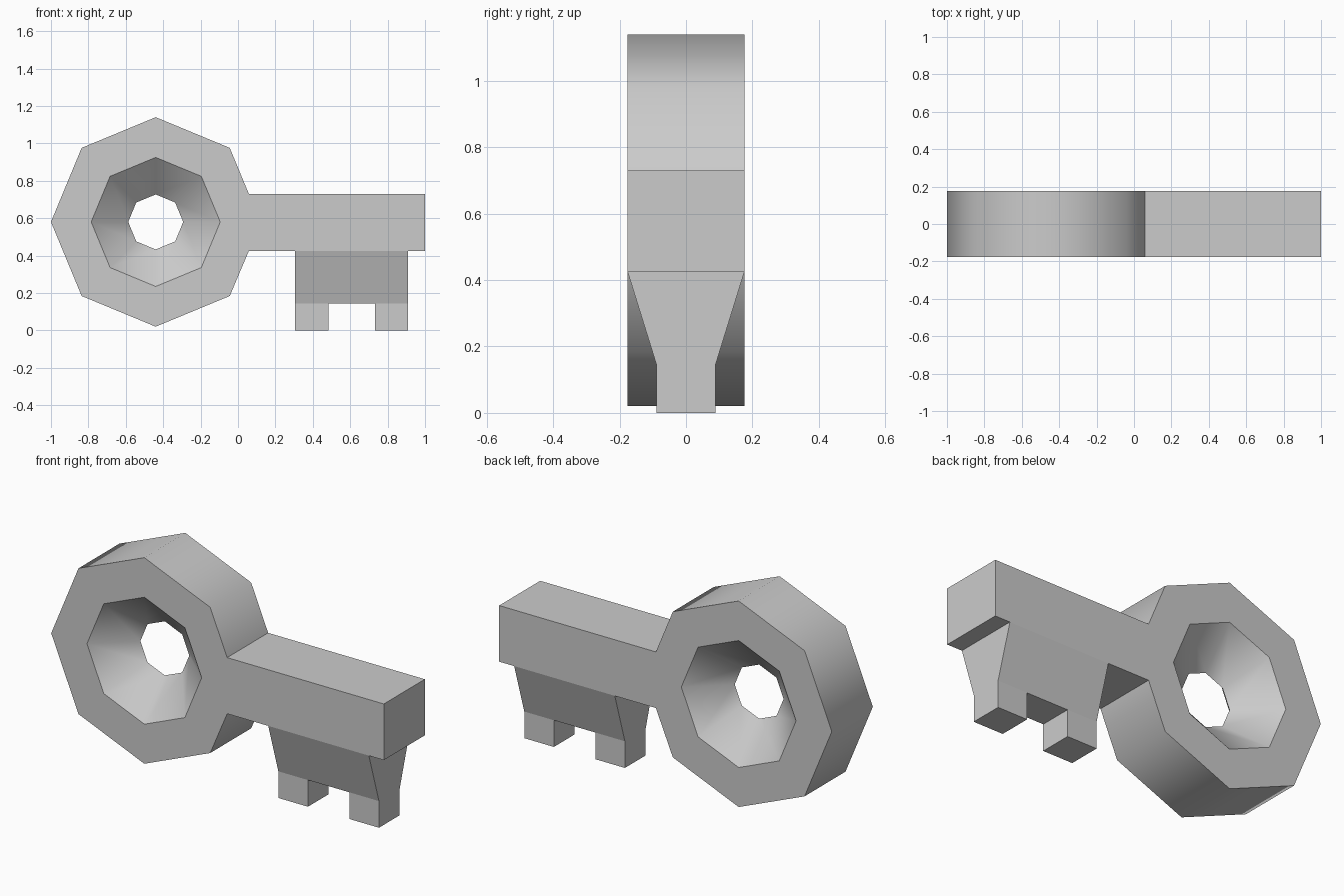
import bpy, bmesh
from math import cos, sin, pi, radians

if "Cube" in bpy.data.objects:
    bpy.data.objects.remove(bpy.data.objects["Cube"])

D = 0.176                      # half thickness
CX, CZ = -0.44, 0.58           # ring centre
SHAFT_TOP, SHAFT_LOW, JOIN_X = 0.73, 0.425, 0.058


def finish(bm, name):
    """Smooth shading, with sharp rims on the flat sides and at strong bends."""
    bmesh.ops.recalc_face_normals(bm, faces=bm.faces)
    for f in bm.faces:
        f.smooth = True
    for e in bm.edges:
        flat = [abs(f.normal.y) > 0.999 for f in e.link_faces]
        if len(flat) == 2:
            bend = e.calc_face_angle()
            e.smooth = bend < radians(1) or (bend < radians(50) and not any(flat))
    mesh = bpy.data.meshes.new(name)
    bm.to_mesh(mesh)
    bm.free()
    obj = bpy.data.objects.new(name, mesh)
    bpy.context.collection.objects.link(obj)
    return obj


def octagon(r):
    return [(CX + r * cos(k * pi / 4), CZ + r * sin(k * pi / 4)) for k in range(8)]


# Ring handle and shaft share one continuous body
bm = bmesh.new()
outline = octagon(0.56)[1:] + [(JOIN_X, SHAFT_LOW), (1, SHAFT_LOW),
                               (1, SHAFT_TOP), (JOIN_X, SHAFT_TOP)]
waist = [bm.verts.new((x, 0, z)) for x, z in octagon(0.147)]
sides = []
for y in (-D, D):
    o = [bm.verts.new((x, y, z)) for x, z in outline]
    i = [bm.verts.new((x, y, z)) for x, z in octagon(0.345)]
    sides.append(o)
    for k in range(6):                                   # ring side
        bm.faces.new((i[k + 1], i[k + 2 if k < 6 else 0], o[k + 1], o[k]))
    bm.faces.new((i[7], i[0], o[7], o[6]))               # blend into shaft
    bm.faces.new((i[0], i[1], o[0], o[10]))
    bm.faces.new((i[0], o[10], o[7]))
    bm.faces.new(o[7:11])                                # shaft side
    for k in range(8):                                   # funnel to the waist
        n = (k + 1) % 8
        bm.faces.new((i[k], i[n], waist[n], waist[k]))
for k in range(11):                                      # outer rim
    n = (k + 1) % 11
    bm.faces.new((sides[0][k], sides[0][n], sides[1][n], sides[1][k]))
finish(bm, "key_ring_and_shaft")

# Key bit: tapered block with two teeth extruded from its underside
bm = bmesh.new()
cols = []
for x in (0.305, 0.483, 0.732, 0.91):
    cols.append([bm.verts.new((x, y, z)) for y, z in
                 ((-D, SHAFT_LOW), (-0.089, 0.145), (0.089, 0.145), (D, SHAFT_LOW))])
undersides = []
for a, b in zip(cols, cols[1:]):
    for k in range(4):
        n = (k + 1) % 4
        f = bm.faces.new((a[k], a[n], b[n], b[k]))
        if k == 1:
            undersides.append(f)
bm.faces.new(cols[0])
bm.faces.new(cols[3])
bmesh.ops.recalc_face_normals(bm, faces=bm.faces)
for f in (undersides[0], undersides[2]):
    new = bmesh.ops.extrude_discrete_faces(bm, faces=[f])["faces"][0]
    for v in new.verts:
        v.co.z = 0
finish(bm, "key_bit")
